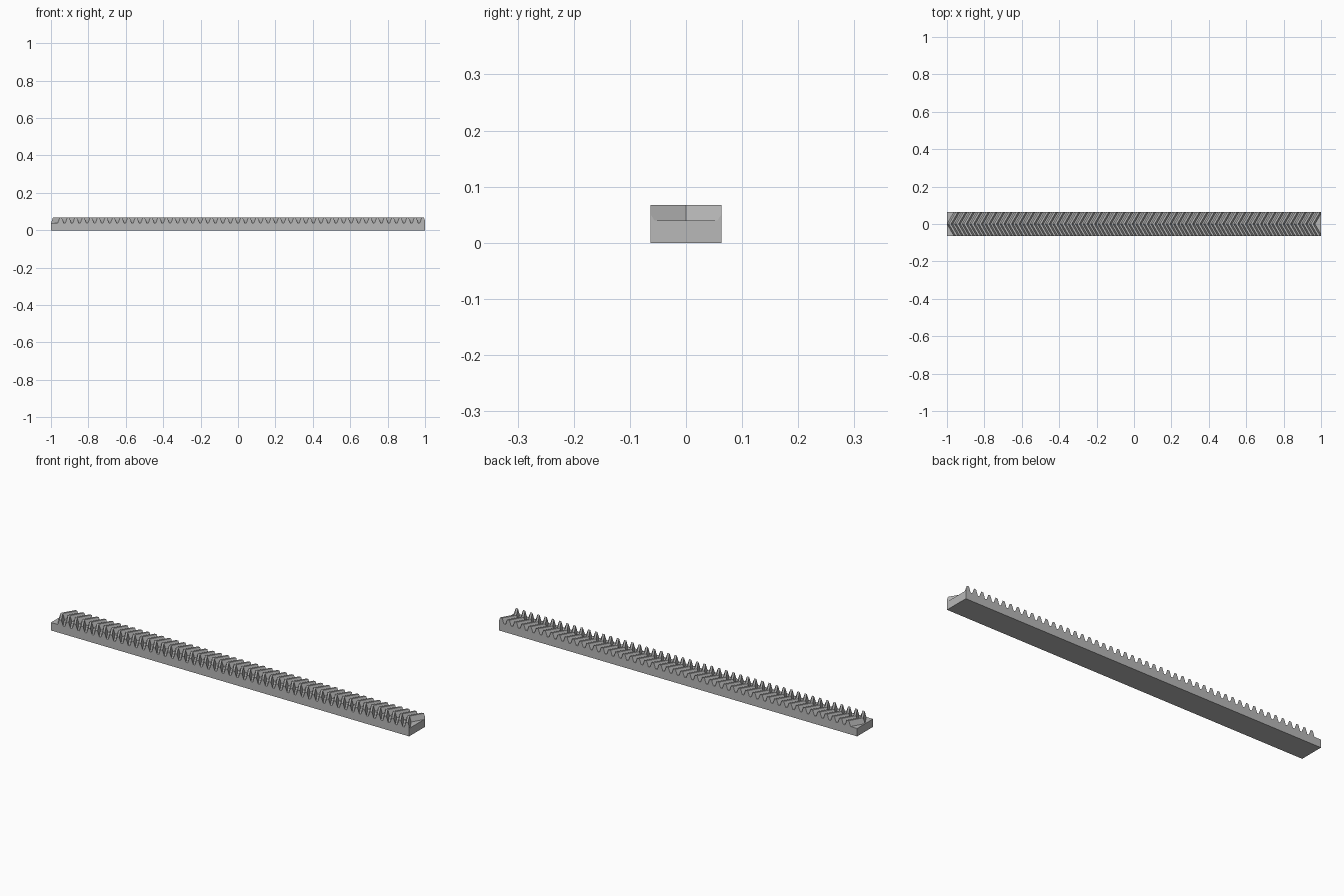
import bpy
import bmesh
import math

# Remove the default cube
cube = bpy.data.objects.get("Cube")
if cube:
    bpy.data.objects.remove(cube, do_unlink=True)

# Main dimensions
HALF_LENGTH = 1.0
HALF_WIDTH = 0.063
ROOT_Z = 0.04
TIP_Z = 0.067
TEETH = 49
FIRST_TOOTH = -0.984
LAST_TOOTH = 0.952
BASE_HALF = 0.0155
TIP_HALF = 0.0057
SWEEP = HALF_WIDTH * math.tan(math.radians(30))

# Plain grey metal
metal = bpy.data.materials.new("grey metal")
metal.use_nodes = True
grey = (0.48, 0.48, 0.48, 1)
metal.diffuse_color = grey
metal.node_tree.nodes["Principled BSDF"].inputs["Base Color"].default_value = grey


def finish(bm, name):
    bmesh.ops.recalc_face_normals(bm, faces=bm.faces)
    mesh = bpy.data.meshes.new(name)
    bm.to_mesh(mesh)
    bm.free()
    mesh.materials.append(metal)
    obj = bpy.data.objects.new(name, mesh)
    bpy.context.collection.objects.link(obj)
    return obj


def add_tooth(bm, centre):
    """Trapezoid section swept along a V from the front edge to the back edge."""
    section = [(-BASE_HALF, ROOT_Z), (-TIP_HALF, TIP_Z),
               (TIP_HALF, TIP_Z), (BASE_HALF, ROOT_Z)]
    rings = []
    for side in (-1, 0, 1):
        shift = centre + SWEEP * abs(side)
        rings.append([bm.verts.new((shift + x, side * HALF_WIDTH, z))
                      for x, z in section])
    for a, b in zip(rings, rings[1:]):
        for i in range(4):
            j = (i + 1) % 4
            bm.faces.new((a[i], a[j], b[j], b[i]))
    bm.faces.new(rings[0])
    bm.faces.new(rings[-1][::-1])


# Rectangular bar
bm = bmesh.new()
bmesh.ops.create_cube(bm, size=1)
for v in bm.verts:
    v.co.x *= 2 * HALF_LENGTH
    v.co.y *= 2 * HALF_WIDTH
    v.co.z = (v.co.z + 0.5) * ROOT_Z
finish(bm, "rack_bar")

# Row of herringbone teeth, trimmed flush with the end of the bar
bm = bmesh.new()
pitch = (LAST_TOOTH - FIRST_TOOTH) / (TEETH - 1)
for n in range(TEETH):
    add_tooth(bm, FIRST_TOOTH + n * pitch)
cut = bmesh.ops.bisect_plane(bm, geom=bm.verts[:] + bm.edges[:] + bm.faces[:],
                             plane_co=(HALF_LENGTH, 0, 0), plane_no=(1, 0, 0),
                             clear_outer=True)
rim = [e for e in cut["geom_cut"] if isinstance(e, bmesh.types.BMEdge)]
if rim:
    bmesh.ops.holes_fill(bm, edges=rim, sides=0)
finish(bm, "rack_teeth")
